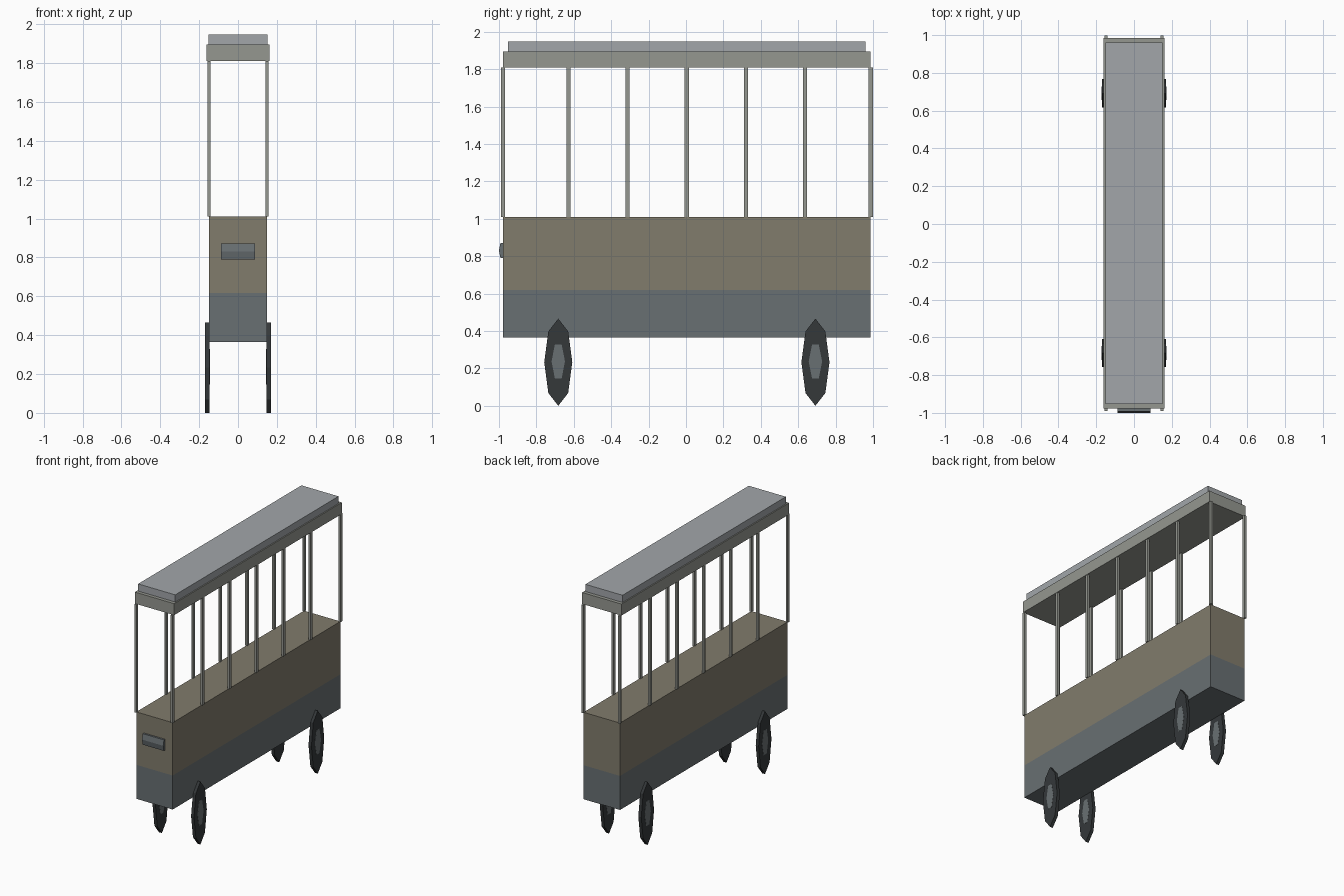
import bpy, bmesh
from math import cos, sin, pi

if "Cube" in bpy.data.objects:
    bpy.data.objects.remove(bpy.data.objects["Cube"])


def material(name, rgb):
    m = bpy.data.materials.new(name)
    m.diffuse_color = (*rgb, 1)
    m.use_nodes = True
    m.node_tree.nodes["Principled BSDF"].inputs["Base Color"].default_value = m.diffuse_color
    return m


BEIGE = material("beige_paint", (0.22, 0.20, 0.15))
SLATE = material("slate_paint", (0.14, 0.16, 0.17))
TRIM = material("trim", (0.30, 0.31, 0.28))
ROOF = material("roof_grey", (0.36, 0.38, 0.40))
RUBBER = material("rubber", (0.035, 0.04, 0.042))


def finish(name, bm, mat):
    bmesh.ops.recalc_face_normals(bm, faces=bm.faces)
    mesh = bpy.data.meshes.new(name)
    bm.to_mesh(mesh)
    bm.free()
    mesh.materials.append(mat)
    bpy.context.collection.objects.link(bpy.data.objects.new(name, mesh))


def box(name, x0, x1, y0, y1, z0, z1, mat):
    bm = bmesh.new()
    bmesh.ops.create_cube(bm, size=1)
    for v in bm.verts:
        v.co = ((x0 + x1) / 2 + v.co.x * (x1 - x0),
                (y0 + y1) / 2 + v.co.y * (y1 - y0),
                (z0 + z1) / 2 + v.co.z * (z1 - z0))
    finish(name, bm, mat)


def prism(name, sides, x, half, y, z, ry, rz, mat):
    """Stretched low-poly cylinder lying along x."""
    bm = bmesh.new()
    ring = [bm.verts.new((x - half, y + ry * cos(2 * pi * i / sides),
                          z + rz * sin(2 * pi * i / sides))) for i in range(sides)]
    cap = bm.faces.new(ring)
    ext = bmesh.ops.extrude_face_region(bm, geom=[cap], use_keep_orig=True)
    moved = [g for g in ext["geom"] if isinstance(g, bmesh.types.BMVert)]
    bmesh.ops.translate(bm, verts=moved, vec=(2 * half, 0, 0))
    finish(name, bm, mat)


# Two-tone body
FRONT, BACK = -0.978, 0.986
box("lower_body", -0.149, 0.149, FRONT, BACK, 0.366, 0.618, SLATE)
box("upper_body", -0.149, 0.149, FRONT, BACK, 0.618, 1.01, BEIGE)

# Roof in two steps
box("roof_rim", -0.161, 0.161, FRONT, BACK, 1.81, 1.895, TRIM)
box("roof_top", -0.152, 0.152, -0.952, 0.960, 1.895, 1.948, ROOF)

# Window posts along both sides
for side, sx in (("left", -1), ("right", 1)):
    for i, y in enumerate((-0.978, -0.628, -0.312, 0.004, 0.320, 0.636, 0.988)):
        x = sx * 0.149
        box(f"{side}_post_{i + 1}", x - 0.008, x + 0.008,
            y - 0.011, y + 0.011, 1.01, 1.81, TRIM)

# Wheels with hubs showing on both faces
for side, sx in (("left", -1), ("right", 1)):
    for end, y in (("front", -0.683), ("rear", 0.692)):
        prism(f"{end}_{side}_wheel", 8, sx * 0.158, 0.012, y, 0.233, 0.075, 0.233, RUBBER)
        prism(f"{end}_{side}_hub", 6, sx * 0.158, 0.013, y, 0.237, 0.036, 0.105, SLATE)

# Front lamp bar
prism("front_lamp", 6, 0, 0.087, -0.984, 0.83, 0.016, 0.047, SLATE)
